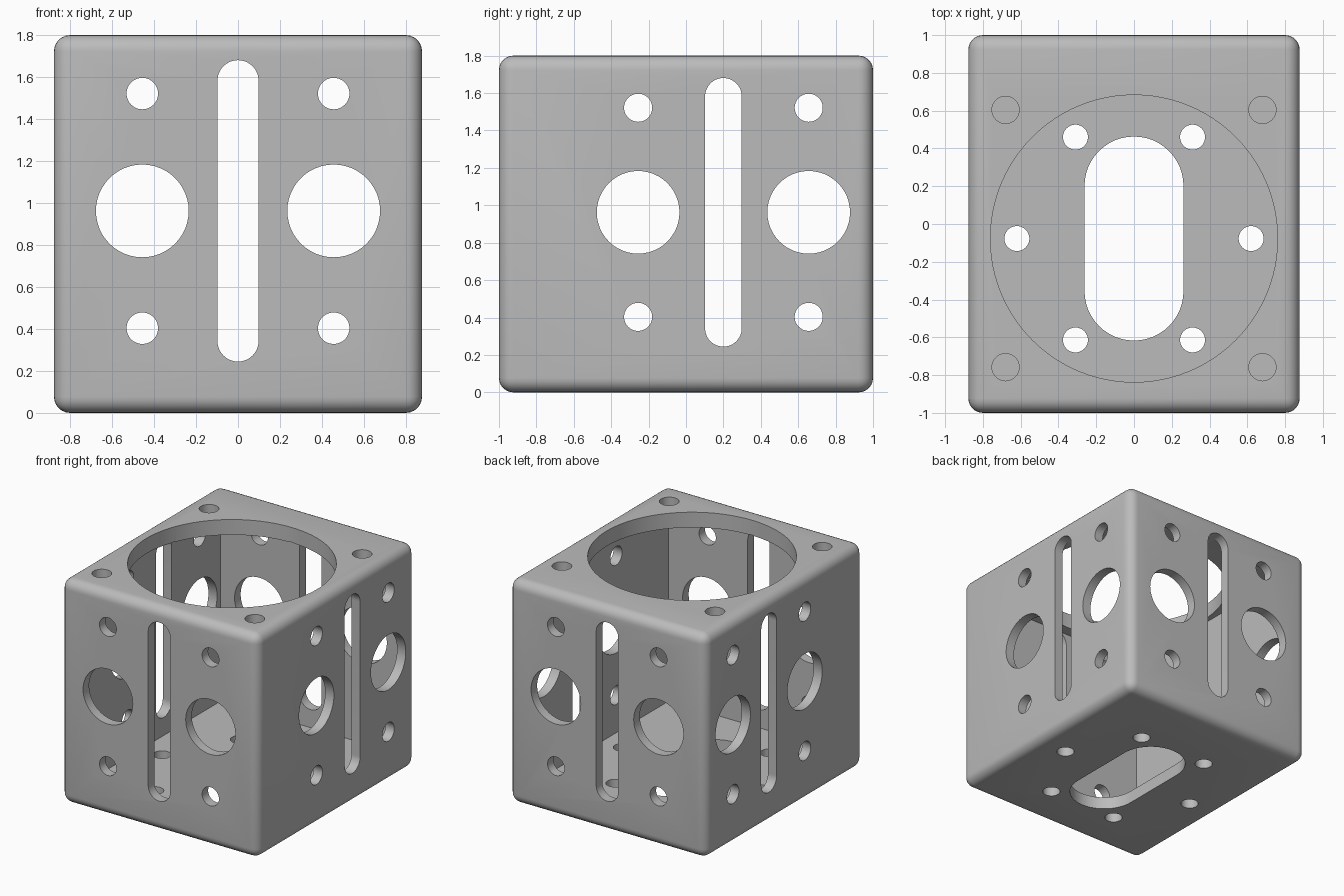
import bpy, bmesh, math

if "Cube" in bpy.data.objects:
    bpy.data.objects.remove(bpy.data.objects["Cube"])

HX, HY, H = 0.877, 1.0, 1.8          # half width, half depth, height
WALL, TOP, FLOOR = 0.077, 0.123, 0.1
ROUND = 0.077

grey = bpy.data.materials.new("plain_grey")
grey.diffuse_color = (0.5, 0.5, 0.5, 1)
grey.use_nodes = True
grey.node_tree.nodes["Principled BSDF"].inputs["Base Color"].default_value = grey.diffuse_color


def new_object(name, bm):
    bmesh.ops.recalc_face_normals(bm, faces=bm.faces)
    me = bpy.data.meshes.new(name)
    bm.to_mesh(me)
    bm.free()
    me.materials.append(grey)
    ob = bpy.data.objects.new(name, me)
    bpy.context.collection.objects.link(ob)
    return ob


def block(name, lo, hi, bevel=0):
    bm = bmesh.new()
    bmesh.ops.create_cube(bm, size=1)
    for v in bm.verts:
        v.co = [(a + b) / 2 + c * (b - a) for a, b, c in zip(lo, hi, v.co)]
    if bevel:
        bmesh.ops.bevel(bm, geom=bm.edges[:], offset=bevel, segments=6,
                        profile=0.5, affect='EDGES')
    return new_object(name, bm)


def slot_cutter(axis, u, v, r, half=0.0, lo=-1.2, hi=1.2, n=24):
    """Prism along an axis: a circle, or a slot stretched by +-half in v."""
    place = {'X': lambda a, b, w: (w, a, b),
             'Y': lambda a, b, w: (a, w, b),
             'Z': lambda a, b, w: (a, b, w)}[axis]
    pts = []
    for start, off in ((0, half), (math.pi, -half)):
        for i in range(n + 1 if half else n):
            t = start + math.pi * i / n
            pts.append((u + r * math.cos(t), v + off + r * math.sin(t)))
    bm = bmesh.new()
    base = bm.faces.new([bm.verts.new(place(a, b, lo)) for a, b in pts])
    ext = bmesh.ops.extrude_face_region(bm, geom=[base], use_keep_orig=True)
    shift = place(0, 0, hi - lo)
    bmesh.ops.translate(bm, vec=shift,
                        verts=[g for g in ext["geom"] if isinstance(g, bmesh.types.BMVert)])
    return new_object("hole_cutter", bm)


# Rounded housing and its hollow
housing = block("housing", (-HX, -HY, 0), (HX, HY, H), ROUND)
cutters = [block("cavity_cutter", (-HX + WALL, -HY + WALL, FLOOR),
                 (HX - WALL, HY - WALL, H - TOP))]

# Slots, large holes and small holes through opposite walls
MID = 0.9625
for axis, centre in (('Y', 0.0), ('X', 0.2)):
    cutters.append(slot_cutter(axis, centre, MID, 0.098, 0.62))
    for s in (-1, 1):
        u = centre + s * 0.456
        cutters.append(slot_cutter(axis, u, MID, 0.221))
        for dz in (-0.559, 0.559):
            cutters.append(slot_cutter(axis, u, MID + dz, 0.075))

# Round opening and corner holes in the top plate
CY = -0.077
cutters.append(slot_cutter('Z', 0, CY, 0.76, lo=1.4, hi=2.0, n=48))
for sx in (-1, 1):
    for sy in (-1, 1):
        cutters.append(slot_cutter('Z', sx * 0.68, CY + sy * 0.681, 0.072, lo=1.4, hi=2.0))

# Slot and ring of six holes in the floor
cutters.append(slot_cutter('Z', 0, CY, 0.262, 0.278, lo=-0.2, hi=0.25))
for k in range(6):
    a = k * math.pi / 3
    cutters.append(slot_cutter('Z', 0.62 * math.cos(a), CY + 0.62 * math.sin(a),
                               0.066, lo=-0.2, hi=0.25))

# Cut everything out of the housing
bpy.context.view_layer.objects.active = housing
for c in cutters:
    mod = housing.modifiers.new("cut", 'BOOLEAN')
    mod.operation = 'DIFFERENCE'
    mod.solver = 'EXACT'
    mod.object = c
    bpy.ops.object.modifier_apply(modifier=mod.name)
    bpy.data.objects.remove(c)

bpy.ops.object.select_all(action='DESELECT')
housing.select_set(True)
bpy.ops.object.shade_smooth_by_angle(angle=math.radians(30))
